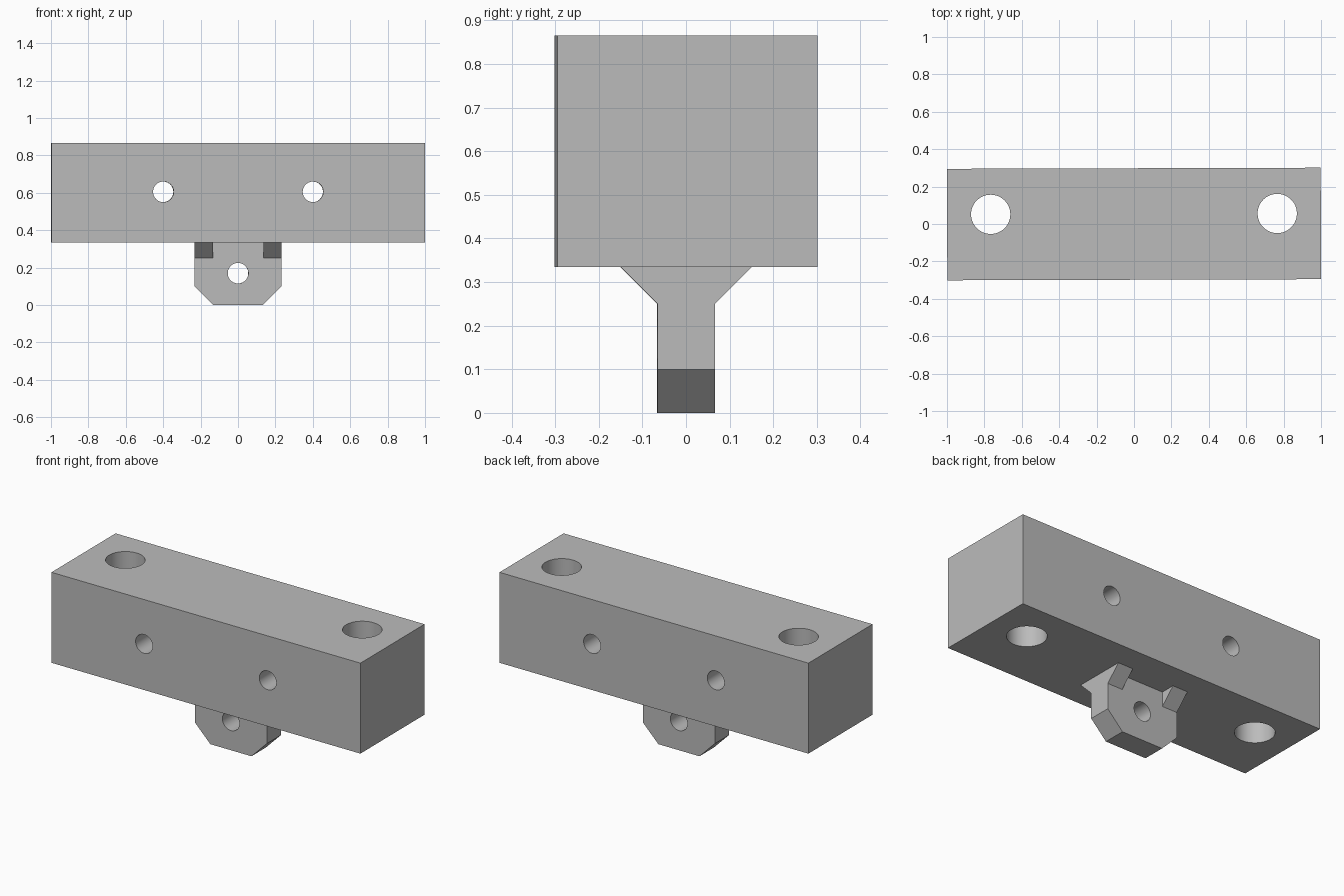
import bpy, bmesh, math
from mathutils import Matrix

if "Cube" in bpy.data.objects:
    bpy.data.objects.remove(bpy.data.objects["Cube"], do_unlink=True)

grey = bpy.data.materials.new("plain grey")
grey.use_nodes = True
colour = (0.5, 0.5, 0.5, 1)
grey.diffuse_color = colour
grey.node_tree.nodes["Principled BSDF"].inputs["Base Color"].default_value = colour

BOTTOM, TOP = 0.335, 0.865
YAW = 0.003  # the whole bracket sits very slightly turned


def make_object(name, bm):
    bmesh.ops.recalc_face_normals(bm, faces=bm.faces)
    mesh = bpy.data.meshes.new(name)
    bm.to_mesh(mesh)
    bm.free()
    mesh.materials.append(grey)
    obj = bpy.data.objects.new(name, mesh)
    bpy.context.collection.objects.link(obj)
    return obj


def prism(name, outline, start, end, axis):
    """Extrude a closed outline along x (outline in y, z) or y (outline in x, z)."""
    bm = bmesh.new()
    place = (lambda u, v: (start, u, v)) if axis == "x" else (lambda u, v: (u, start, v))
    face = bm.faces.new([bm.verts.new(place(u, v)) for u, v in outline])
    new = bmesh.ops.extrude_face_region(bm, geom=[face])["geom"]
    step = (end - start, 0, 0) if axis == "x" else (0, end - start, 0)
    bmesh.ops.translate(bm, vec=step, verts=[g for g in new if isinstance(g, bmesh.types.BMVert)])
    return make_object(name, bm)


def drill(obj, radius, centre, axis):
    """Cut a round hole through an object."""
    bm = bmesh.new()
    turn = Matrix.Rotation(math.pi / 2, 4, "X") if axis == "y" else Matrix()
    bmesh.ops.create_cone(bm, cap_ends=True, segments=48, radius1=radius, radius2=radius,
                          depth=2, matrix=Matrix.Translation(centre) @ turn)
    cutter = make_object("hole_cutter", bm)
    cutter.hide_render = True
    mod = obj.modifiers.new("hole", "BOOLEAN")
    mod.operation, mod.solver, mod.object = "DIFFERENCE", "EXACT", cutter
    bpy.context.view_layer.objects.active = obj
    bpy.ops.object.modifier_apply(modifier=mod.name)
    bpy.data.objects.remove(cutter, do_unlink=True)


# Main block with two mounting holes and two cross holes
block = prism("block", [(-0.298, BOTTOM), (0.298, BOTTOM), (0.298, TOP), (-0.298, TOP)],
              -0.999, 0.999, "x")
for side in (-1, 1):
    drill(block, 0.105, (side * 0.766, 0.054, 0.6), "z")
    drill(block, 0.055, (side * 0.4, 0, 0.605), "y")

# Hanging lug with chamfered lower corners and a pin hole
half = [(0.133, 0), (0.232, 0.1), (0.232, BOTTOM)]
lug = prism("lug", half + [(-x, z) for x, z in reversed(half)], -0.066, 0.066, "y")
drill(lug, 0.055, (0, 0, 0.17), "y")

# Triangular gussets at the four upper corners of the lug
parts = [block, lug]
for x_side, x_name in ((-1, "right"), (1, "left")):
    for y_side, y_name in ((-1, "front"), (1, "back")):
        outline = [(y_side * 0.066, 0.25), (y_side * 0.151, BOTTOM), (y_side * 0.066, BOTTOM)]
        parts.append(prism(f"gusset_{y_name}_{x_name}", outline,
                           x_side * 0.135, x_side * 0.232, "x"))

# Smooth the hole walls and keep the edges sharp
for part in parts:
    part.data.transform(Matrix.Rotation(YAW, 4, "Z"))
    bpy.ops.object.select_all(action="DESELECT")
    part.select_set(True)
    bpy.context.view_layer.objects.active = part
    bpy.ops.object.shade_smooth_by_angle(angle=math.radians(30))
